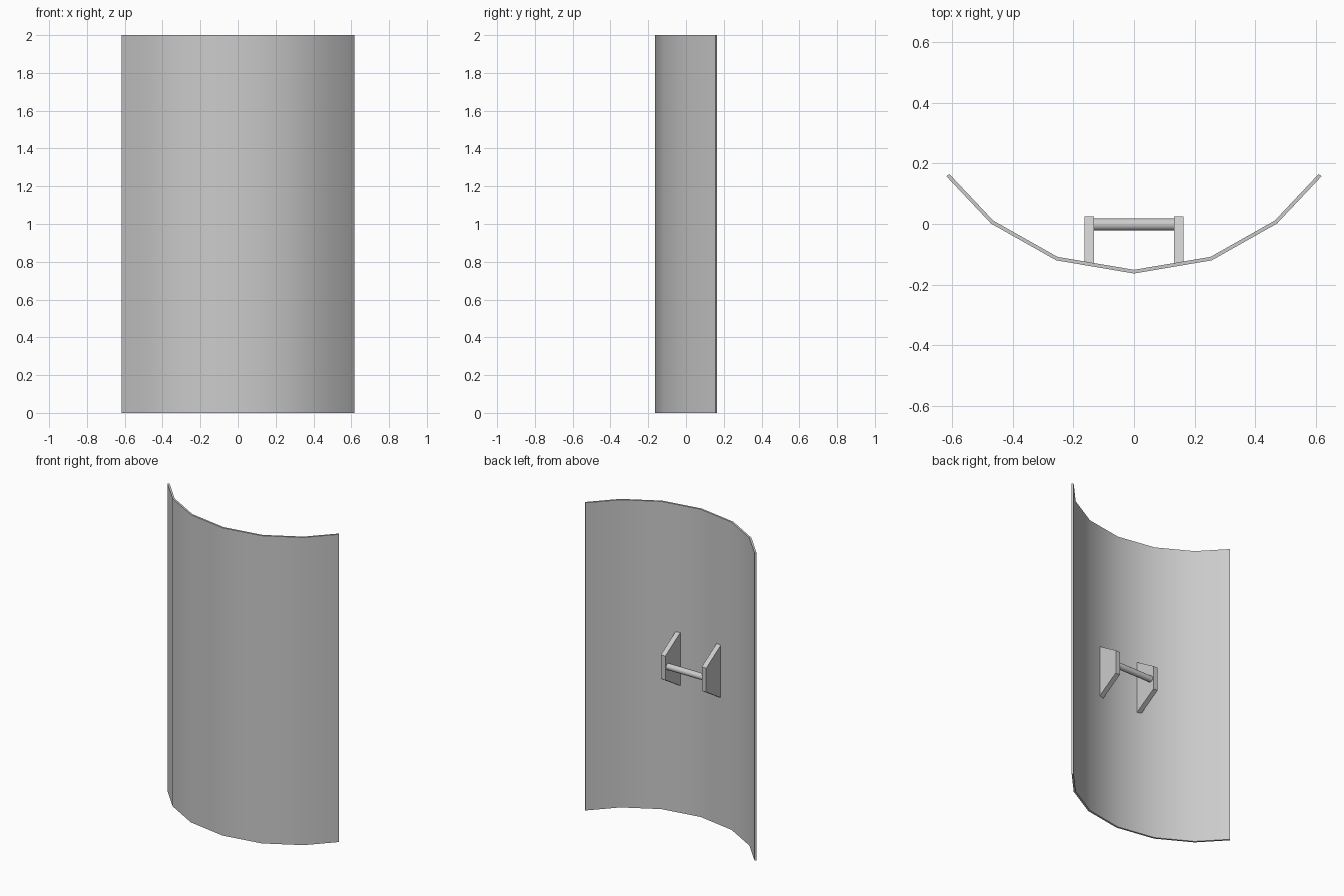
import bpy, bmesh, math
from mathutils import Vector

cube = bpy.data.objects.get("Cube")
if cube:
    bpy.data.objects.remove(cube, do_unlink=True)

steel = bpy.data.materials.new("light grey")
steel.use_nodes = True
colour = (0.6, 0.6, 0.6, 1)
steel.diffuse_color = colour
steel.node_tree.nodes["Principled BSDF"].inputs["Base Color"].default_value = colour


def finish(obj, smooth=True):
    obj.data.materials.append(steel)
    bpy.ops.object.select_all(action='DESELECT')
    obj.select_set(True)
    bpy.context.view_layer.objects.active = obj
    if smooth:
        bpy.ops.object.shade_smooth_by_angle(angle=math.radians(30))


def extrude_profile(name, points, direction, smooth=True):
    """Close a planar outline into a face and pull it along a direction."""
    bm = bmesh.new()
    face = bm.faces.new([bm.verts.new(p) for p in points])
    pulled = bmesh.ops.extrude_face_region(bm, geom=[face])["geom"]
    bmesh.ops.translate(bm, vec=direction,
                        verts=[g for g in pulled if isinstance(g, bmesh.types.BMVert)])
    bmesh.ops.recalc_face_normals(bm, faces=bm.faces)
    mesh = bpy.data.meshes.new(name)
    bm.to_mesh(mesh)
    bm.free()
    obj = bpy.data.objects.new(name, mesh)
    bpy.context.collection.objects.link(obj)
    finish(obj, smooth)


def offset_line(line, distance):
    """Shift an open polyline sideways with mitred corners."""
    result = []
    for i, p in enumerate(line):
        normals = []
        for a, b in ((i - 1, i), (i, i + 1)):
            if a >= 0 and b < len(line):
                d = (line[b] - line[a]).normalized()
                normals.append(Vector((-d.y, d.x, 0)))
        mitre = sum(normals, Vector()).normalized()
        result.append(p + mitre * distance / mitre.dot(normals[0]))
    return result


# Curved shield plate, six panels wide
half = [(0.613, 0.161), (0.467, 0.006), (0.254, -0.114)]
line = [Vector((-x, y, 0)) for x, y in half] + [Vector((0, -0.157, 0))]
line += [Vector((x, y, 0)) for x, y in reversed(half)]
outline = offset_line(line, -0.006) + offset_line(line, 0.006)[::-1]
extrude_profile("shield_plate", outline, (0, 0, 2))

# Tapered brackets holding the grip
side = [(-0.132, 0.825), (0.025, 0.922), (0.025, 1.078), (-0.132, 1.175)]
for name, x in (("left_bracket", 0.131), ("right_bracket", -0.163)):
    extrude_profile(name, [(x, y, z) for y, z in side], (0.032, 0, 0), smooth=False)

# Round grip bar
bpy.ops.mesh.primitive_cylinder_add(vertices=24, radius=0.02, depth=0.264,
                                    location=(0, -0.002, 1),
                                    rotation=(0, math.pi / 2, 0))
grip = bpy.context.object
grip.name = "grip_bar"
finish(grip)
